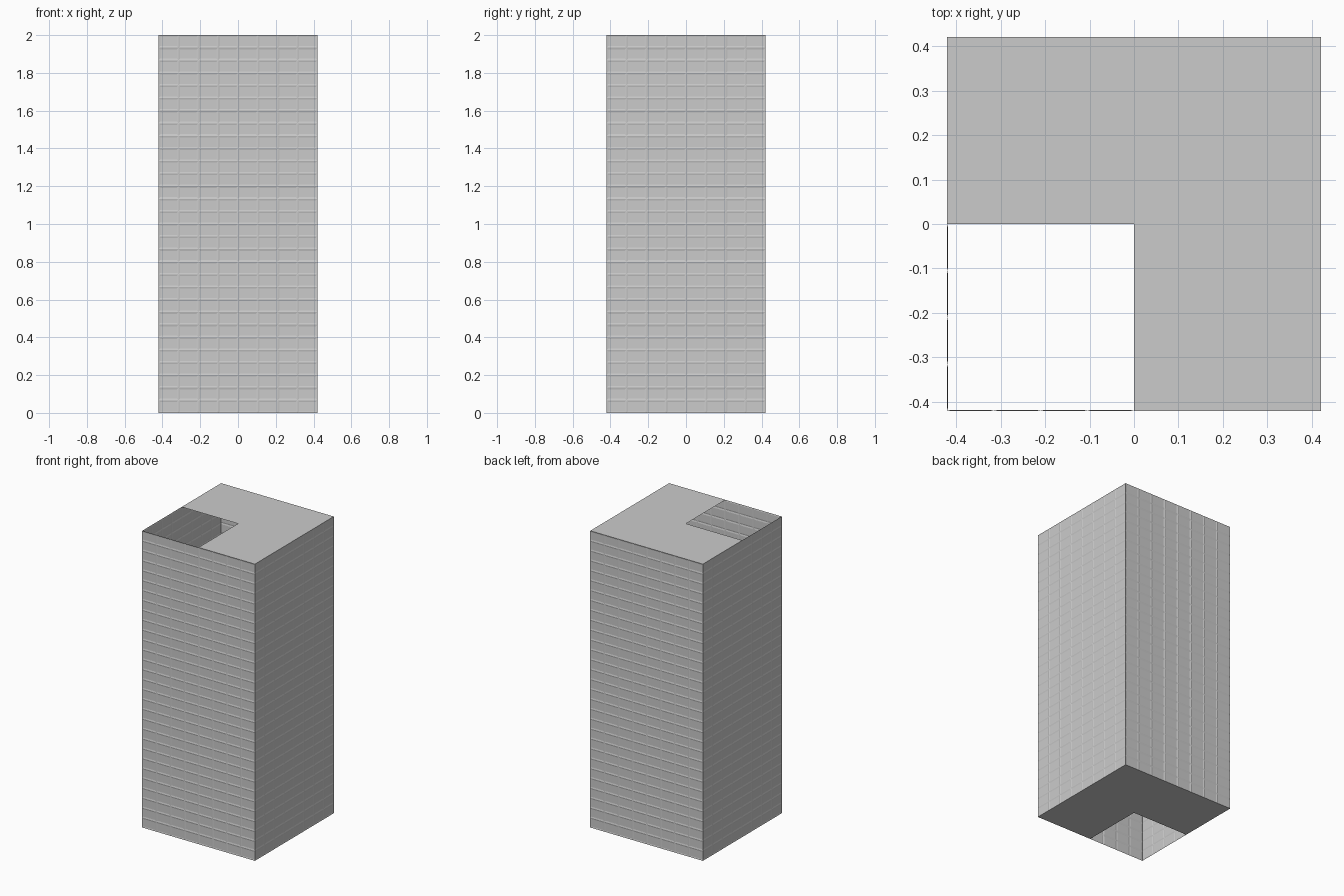
import bpy, bmesh
from mathutils import Matrix, Vector
from math import pi

if "Cube" in bpy.data.objects:
    bpy.data.objects.remove(bpy.data.objects["Cube"])

H = 0.42            # half width
HEIGHT = 2.0
COLS, ROWS = 8, 30  # windows across and floors per side


def finish(bm, name):
    mesh = bpy.data.meshes.new(name)
    bm.to_mesh(mesh)
    bm.free()
    obj = bpy.data.objects.new(name, mesh)
    bpy.context.collection.objects.link(obj)
    return obj


def facade(name, angle):
    # thin outer sheet with very shallow window panels
    bm = bmesh.new()
    bmesh.ops.create_grid(bm, x_segments=COLS, y_segments=ROWS, size=1)
    for v in bm.verts:
        v.co = Vector((v.co.x * H, -H, (v.co.y + 1) * HEIGHT / 2))
    bmesh.ops.recalc_face_normals(bm, faces=bm.faces)
    bm.normal_update()
    if bm.faces[:][0].normal.y > 0:
        bmesh.ops.reverse_faces(bm, faces=bm.faces[:])
        bm.normal_update()
    bmesh.ops.inset_individual(bm, faces=bm.faces[:], thickness=0.012,
                               depth=-0.002)
    bmesh.ops.rotate(bm, verts=bm.verts, matrix=Matrix.Rotation(angle, 3, 'Z'))
    return finish(bm, name)


def slab(name, z, up):
    # L-shaped cap, open over the front left quarter
    outline = [(0, -H), (H, -H), (H, H), (-H, H), (-H, 0), (0, 0)]
    bm = bmesh.new()
    verts = [bm.verts.new((x, y, z)) for x, y in outline]
    bm.faces.new(verts if up else verts[::-1])
    return finish(bm, name)


# Four outer walls, hollow inside
for i, side in enumerate(("front", "right", "back", "left")):
    facade(side + "_wall", i * pi / 2)

# Roof and floor
slab("roof", HEIGHT, True)
slab("floor", 0, False)
